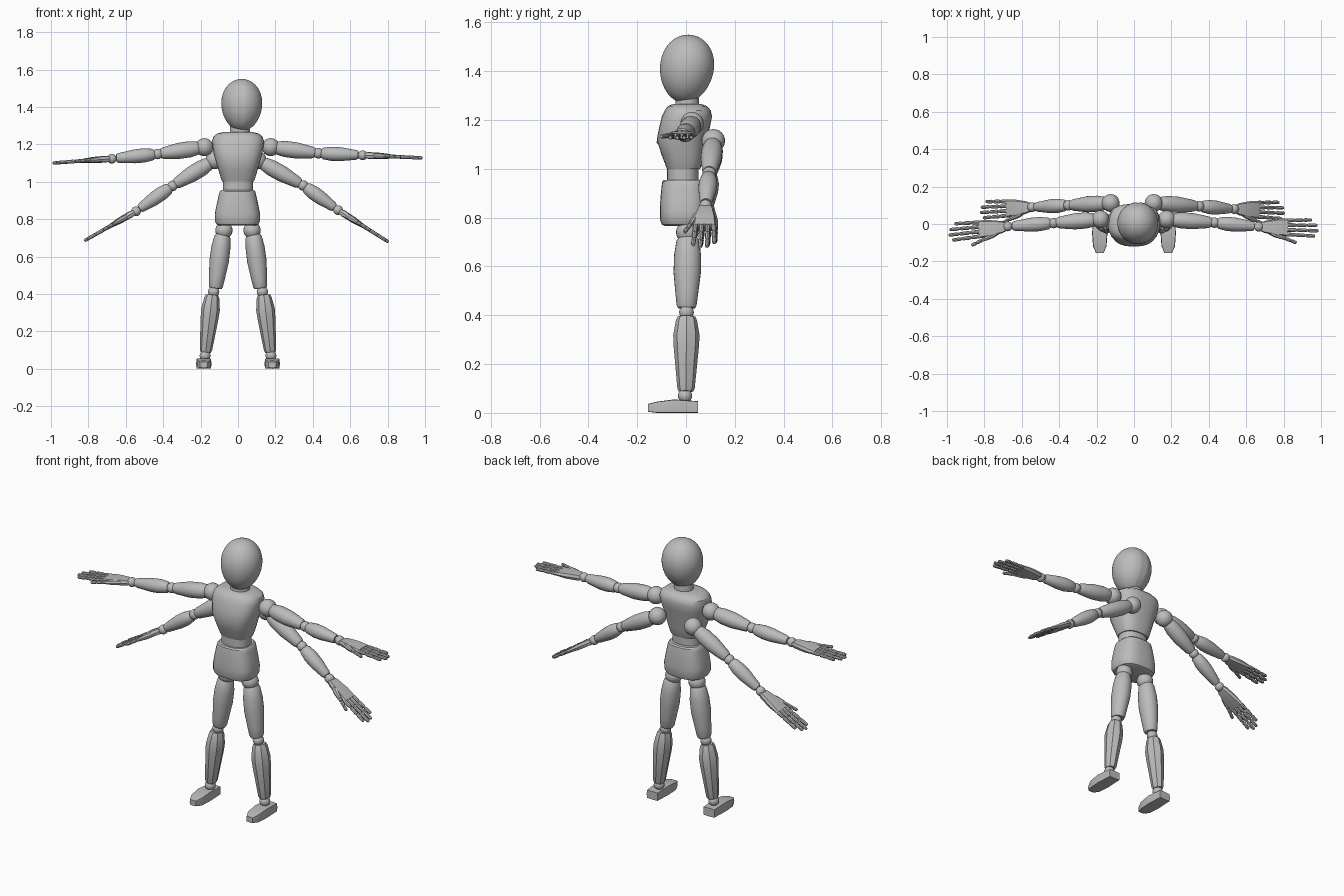
import bpy, bmesh
from math import sin, cos, pi, radians
from mathutils import Vector, Matrix

cube = bpy.data.objects.get("Cube")
if cube:
    bpy.data.objects.remove(cube, do_unlink=True)

grey = bpy.data.materials.new("plain_grey")
grey.use_nodes = True
GREY = (0.5, 0.5, 0.5, 1)
grey.diffuse_color = GREY
grey.node_tree.nodes["Principled BSDF"].inputs["Base Color"].default_value = GREY


def finish(name, bm):
    """Turn a bmesh into a shaded grey object."""
    bmesh.ops.recalc_face_normals(bm, faces=bm.faces)
    mesh = bpy.data.meshes.new(name)
    bm.to_mesh(mesh)
    bm.free()
    mesh.materials.append(grey)
    obj = bpy.data.objects.new(name, mesh)
    bpy.context.collection.objects.link(obj)
    bpy.ops.object.select_all(action='DESELECT')
    obj.select_set(True)
    bpy.context.view_layer.objects.active = obj
    bpy.ops.object.shade_smooth_by_angle(angle=radians(32))
    return obj


def loft(name, origin, axis, side, sections, n=32, power=2):
    """Skin sections (along, side radius, up radius, side shift, up shift)."""
    origin, d = Vector(origin), Vector(axis).normalized()
    u = Vector(side)
    u = (u - d * u.dot(d)).normalized()
    v = d.cross(u)
    bm = bmesh.new()
    rings = []
    for section in sections:
        t, ru, rv, su, sv = (tuple(section) + (0, 0))[:5]
        ring = []
        for i in range(n):
            c, s = cos(2 * pi * i / n), sin(2 * pi * i / n)
            k = (abs(c) ** power + abs(s) ** power) ** (-1 / power)
            ring.append(bm.verts.new(origin + d * t + u * (su + ru * c * k) + v * (sv + rv * s * k)))
        rings.append(ring)
    for a, b in zip(rings, rings[1:]):
        for i in range(n):
            bm.faces.new((a[i], a[(i + 1) % n], b[(i + 1) % n], b[i]))
    bm.faces.new(rings[0])
    bm.faces.new(rings[-1])
    return finish(name, bm)


def limb(name, a, b, profile, n=24, side=(0, -1, 0), depth=1):
    """Round limb between two points; profile holds (fraction, radius)."""
    a, d = Vector(a), Vector(b) - Vector(a)
    return loft(name, a, d, side, [(t * d.length, r * depth, r) for t, r in profile], n)


def ball(name, centre, radius):
    bm = bmesh.new()
    bmesh.ops.create_uvsphere(bm, u_segments=20, v_segments=12, radius=radius,
                              matrix=Matrix.Translation(centre))
    return finish(name, bm)


# Head: egg shape, tilted, with a fine seam down the middle
bm = bmesh.new()
bmesh.ops.create_uvsphere(bm, u_segments=48, v_segments=32, radius=1)
for vert in bm.verts:
    x, y, z = vert.co
    seam = 0.97 if abs(x) < 0.001 and abs(z) < 0.98 else 1
    wide = 1 + 0.07 * z
    vert.co = Vector((x * 0.109 * wide, y * 0.111 * wide * seam, z * 0.14))
bm.transform(Matrix.Translation((0.02, 0.003, 1.41)) @ Matrix.Rotation(radians(-8), 4, 'X'))
finish("head", bm)

# Trunk
UP, RIGHT = (0, 0, 1), (1, 0, 0)
loft("neck", (0.01, 0.005, 0), UP, RIGHT, [(1.24, .055, .05), (1.33, .05, .045)])
loft("chest", (0, 0, 0), UP, RIGHT, [
    (1.0, .084, .068, 0, -.01), (1.01, .089, .072, 0, -.01), (1.06, .104, .088, 0, -.013),
    (1.12, .122, .102, 0, -.018), (1.17, .134, .104, 0, -.006), (1.215, .139, .103, 0, .004),
    (1.24, .132, .094, 0, .007), (1.257, .113, .08, 0, .006), (1.265, .08, .06, 0, .005)], power=2.7)
loft("waist", (0, -.013, 0), UP, RIGHT, [(.93, .08, .065), (1.02, .08, .065)], power=2.4)
loft("pelvis", (-.003, -.01, 0), UP, RIGHT, [
    (.765, .095, .075), (.772, .112, .089), (.79, .121, .096), (.83, .121, .097),
    (.88, .111, .095), (.93, .1, .09), (.948, .095, .087), (.955, .088, .08)], power=2.8)

# Legs
for s, word in ((1, "left"), (-1, "right")):
    ball(f"{word}_hip", (s * .075, .005, .74), .046)
    limb(f"{word}_thigh", (s * .082, .008, .72), (s * .12, .002, .43),
         [(0, .034), (.05, .043), (.25, .051), (.5, .052), (.8, .043), (.96, .038), (1, .033)], depth=1.08)
    ball(f"{word}_knee", (s * .13, .002, .412), .03)
    limb(f"{word}_shin", (s * .138, .002, .395), (s * .173, 0, .088),
         [(0, .033), (.05, .04), (.25, .05), (.4, .048), (.96, .033), (1, .028)], n=8, depth=1.08)
    ball(f"{word}_ankle", (s * .176, -.004, .07), .029)
    loft(f"{word}_foot", (s * .183, 0, 0), (0, -1, 0), RIGHT, [
        (-.05, .036, .024, 0, .024), (.05, .041, .0275, 0, .0275),
        (.12, .036, .023, 0, .023), (.155, .02, .016, 0, .021)], n=8, power=12)

# Finger outline: three rounded segments with pinched joints
PINCHED = [((k + t) / 3, r) for k in range(3) for t, r in ((0, .65), (.14, 1), (.84, .95), (.96, .65))]


def finger(name, a, b, radius):
    limb(name, a, b, [(t, radius * r * (1 - .15 * t)) for t, r in PINCHED], n=8)


def hand(word, wrist, tip):
    """Flat faceted palm, four fingers and a forward thumb."""
    wrist = Vector(wrist)
    d = (Vector(tip) - wrist).normalized()
    u = Vector((0, -1, 0))
    u = (u - d * u.dot(d)).normalized()

    def at(along, across):
        return wrist + d * along + u * across

    loft(f"{word}_palm", wrist, d, u, [
        (.012, .024, .014), (.03, .032, .018), (.1, .045, .017), (.155, .048, .011)], n=8, power=4)
    for i, end in enumerate((.285, .315, .322, .305)):
        across = (i - 1.5) * .025
        finger(f"{word}_finger_{i + 1}", at(.148, across), at(end, across * 1.15), .0108)
    limb(f"{word}_thumb_base", at(.045, .02), at(.125, .054), [(0, .012), (.5, .016), (1, .011)], n=8)
    finger(f"{word}_thumb", at(.118, .05), at(.205, .082), .0105)


# Arms: shoulder, elbow, wrist, fingertip
ARMS = {
    "left_upper": ((.175, .025, 1.185), (.43, .007, 1.152), (.667, -.015, 1.142), (.99, -.022, 1.127)),
    "right_upper": ((-.18, .025, 1.185), (-.43, .005, 1.148), (-.675, -.013, 1.123), (-.99, -.045, 1.1)),
    "left_lower": ((.105, .112, 1.115), (.348, .095, .98), (.535, .08, .848), (.798, .072, .682)),
    "right_lower": ((-.125, .112, 1.115), (-.35, .1, .978), (-.545, .09, .842), (-.825, .075, .682)),
}
for word, (shoulder, elbow, wrist, tip) in ARMS.items():
    ball(f"{word}_shoulder", shoulder, .048)
    limb(f"{word}_arm", shoulder, elbow,
         [(.1, .03), (.15, .036), (.3, .043), (.55, .043), (.88, .031), (.93, .025)])
    ball(f"{word}_elbow", elbow, .028)
    limb(f"{word}_forearm", elbow, wrist,
         [(.07, .024), (.11, .031), (.3, .038), (.5, .037), (.85, .026), (.9, .021)])
    ball(f"{word}_wrist", wrist, .026)
    hand(word, wrist, tip)
